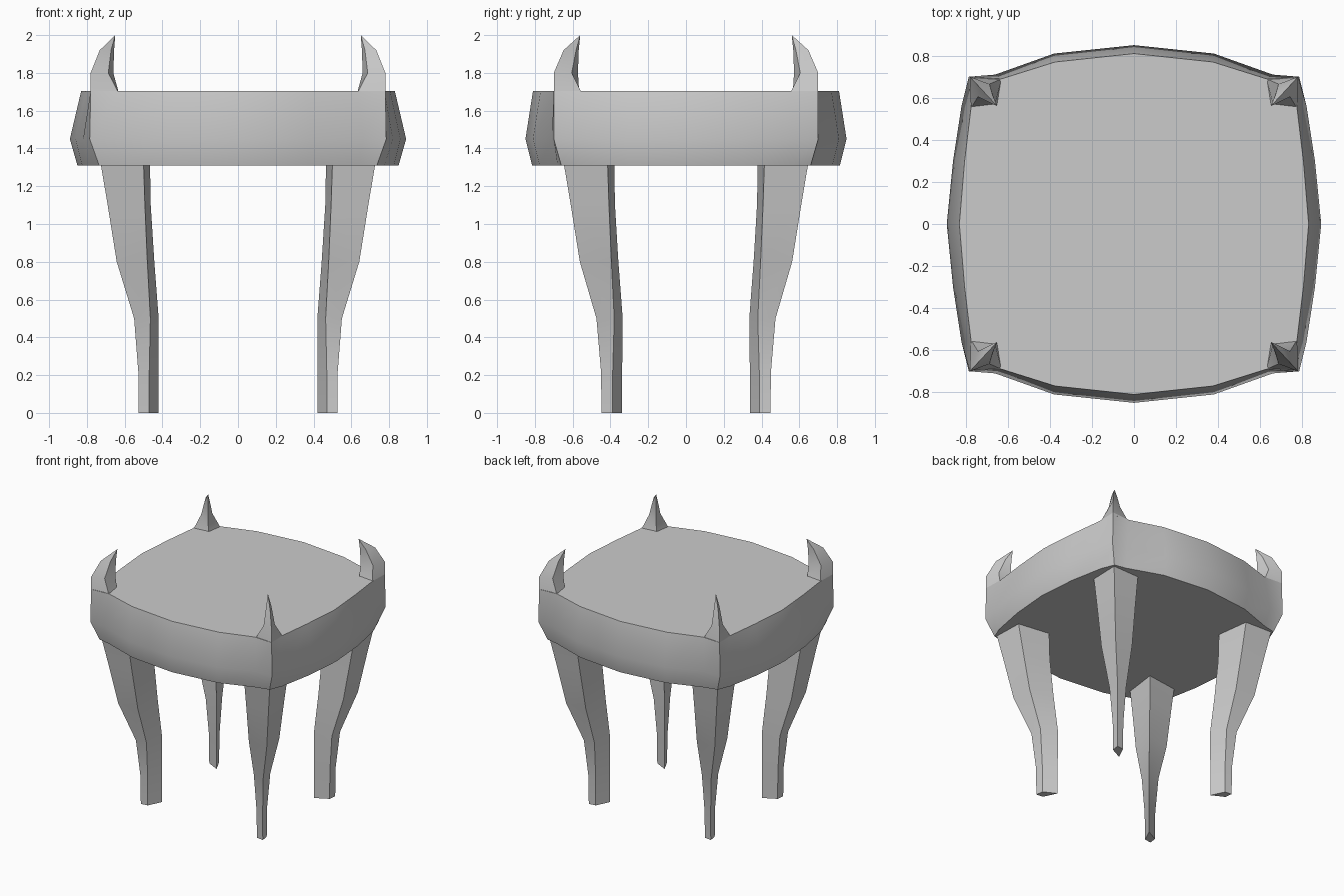
import bpy, bmesh, math

if "Cube" in bpy.data.objects:
    bpy.data.objects.remove(bpy.data.objects["Cube"])


def loft(name, rings, tip=None, mirror=False):
    """Skin a stack of equal-length rings, capped at both ends or closed to a tip."""
    bm = bmesh.new()
    vs = [[bm.verts.new(p) for p in r] for r in rings]
    n = len(vs[0])
    for a, b in zip(vs, vs[1:]):
        for i in range(n):
            j = (i + 1) % n
            bm.faces.new((a[i], a[j], b[j], b[i]))
    bm.faces.new(vs[0])
    if tip:
        t = bm.verts.new(tip)
        for i in range(n):
            bm.faces.new((vs[-1][i], vs[-1][(i + 1) % n], t))
    else:
        bm.faces.new(vs[-1])
    bmesh.ops.recalc_face_normals(bm, faces=bm.faces)
    me = bpy.data.meshes.new(name)
    bm.to_mesh(me)
    bm.free()
    ob = bpy.data.objects.new(name, me)
    bpy.context.collection.objects.link(ob)
    bpy.ops.object.select_all(action='DESELECT')
    ob.select_set(True)
    bpy.context.view_layer.objects.active = ob
    bpy.ops.object.shade_smooth_by_angle(angle=math.radians(35))
    if mirror:
        m = ob.modifiers.new("Mirror", 'MIRROR')
        m.use_axis = (True, True, False)
    return ob


def full_ring(quarter, z):
    """Expand a quarter outline (from the +x axis to the +y axis) to all four quadrants."""
    q = quarter
    pts = q + [(-x, y) for x, y in q[-2::-1]]
    pts += [(-x, -y) for x, y in q[1:]] + [(x, -y) for x, y in q[-2:0:-1]]
    return [(x, y, z) for x, y in pts]


# Bulging seat with bowed sides and pointed corners
bottom = [(.85, 0), (.825, .30), (.775, .56), (.735, .66), (.64, .68), (.37, .775), (0, .815)]
bulge = [(.89, 0), (.86, .30), (.82, .56), (.785, .70), (.66, .71), (.38, .81), (0, .85)]
top = [(.83, 0), (.805, .30), (.775, .55), (.78, .70), (.63, .69), (.375, .77), (0, .81)]
loft("seat", [full_ring(bottom, 1.31), full_ring(bulge, 1.45), full_ring(top, 1.705)])

# Curved corner horns: outer, side, inner, side
horn = [
    (1.69, [(.78, .70), (.63, .69), (.65, .565), (.775, .55)]),
    (1.80, [(.78, .70), (.687, .665), (.66, .572), (.742, .605)]),
    (1.92, [(.732, .648), (.672, .612), (.656, .568), (.697, .582)]),
]
loft("corner_horns", [[(x, y, z) for x, y in r] for z, r in horn],
     tip=(.65, .56, 2.0), mirror=True)

# Tapered, curved legs: outer, side, inner, side
leg = [
    (0.00, [(.527, .447), (.472, .440), (.422, .338), (.520, .388)]),
    (0.22, [(.528, .450), (.470, .443), (.422, .338), (.522, .388)]),
    (0.50, [(.550, .474), (.464, .467), (.420, .335), (.545, .380)]),
    (0.80, [(.642, .562), (.480, .552), (.443, .358), (.633, .395)]),
    (1.10, [(.690, .610), (.493, .603), (.462, .376), (.683, .408)]),
    (1.32, [(.727, .647), (.500, .640), (.466, .380), (.720, .415)]),
]
loft("legs", [[(x, y, z) for x, y in r] for z, r in leg], mirror=True)
